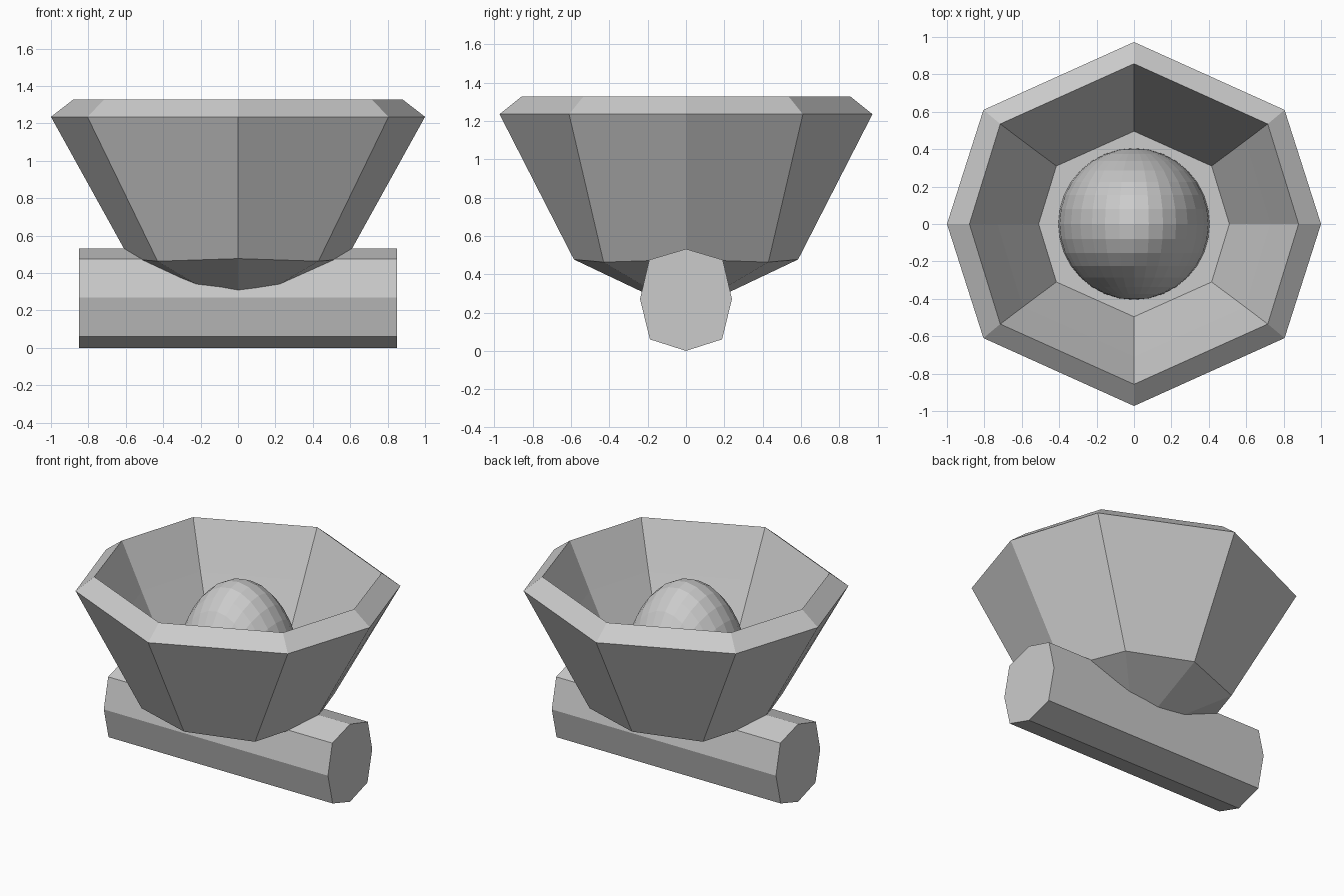
import bpy, bmesh
from mathutils import Matrix

if "Cube" in bpy.data.objects:
    bpy.data.objects.remove(bpy.data.objects["Cube"])


def ring(bm, ax, cx, cy, ay, z, zc=None):
    # Eight-sided ring: axis points (ax, 0), (0, ay) and corner points (cx, cy)
    zc = z if zc is None else zc
    pts = [(ax, 0, z), (cx, cy, zc), (0, ay, z), (-cx, cy, zc),
           (-ax, 0, z), (-cx, -cy, zc), (0, -ay, z), (cx, -cy, zc)]
    return [bm.verts.new(p) for p in pts]


def bridge(bm, a, b):
    n = len(a)
    for i in range(n):
        j = (i + 1) % n
        bm.faces.new((a[i], a[j], b[j], b[i]))


def finish(bm, name):
    bmesh.ops.recalc_face_normals(bm, faces=bm.faces[:])
    me = bpy.data.meshes.new(name)
    bm.to_mesh(me)
    bm.free()
    ob = bpy.data.objects.new(name, me)
    bpy.context.collection.objects.link(ob)
    return ob


# Faceted bowl: underside, outer wall, bevelled rim, inner wall, floor
bm = bmesh.new()
rings = [
    ring(bm, 0.17, 0.12, 0.12, 0.17, 0.28),
    ring(bm, 0.58, 0.43, 0.43, 0.585, 0.477, 0.463),
    ring(bm, 1.0, 0.805, 0.61, 0.973, 1.235),
    ring(bm, 0.88, 0.715, 0.535, 0.857, 1.328),
    ring(bm, 0.73, 0.595, 0.444, 0.71, 1.02),
    ring(bm, 0.51, 0.415, 0.31, 0.496, 0.58),
]
for a, b in zip(rings, rings[1:]):
    bridge(bm, a, b)
bm.faces.new(rings[0])
bm.faces.new(rings[-1])
finish(bm, "bowl")

# Base bar: eight-sided prism lying along x
profile = [(0, 0.532), (0.192, 0.475), (0.24, 0.27), (0.188, 0.06),
           (0, 0), (-0.188, 0.06), (-0.24, 0.27), (-0.192, 0.475)]
bm = bmesh.new()
ends = [[bm.verts.new((x, y, z)) for y, z in profile] for x in (-0.85, 0.85)]
bridge(bm, *ends)
for e in ends:
    bm.faces.new(e)
finish(bm, "base_bar")

# Tall dome rising from the bowl floor
bm = bmesh.new()
bmesh.ops.create_uvsphere(bm, u_segments=32, v_segments=16, radius=1,
                          matrix=Matrix.Rotation(1.5707963, 4, 'X'))
bmesh.ops.bisect_plane(bm, geom=bm.verts[:] + bm.edges[:] + bm.faces[:],
                       plane_co=(0, 0, 0), plane_no=(0, 0, 1),
                       dist=1e-4, clear_inner=True)
bmesh.ops.scale(bm, vec=(0.405, 0.405, 0.71), verts=bm.verts[:])
bmesh.ops.translate(bm, vec=(0, 0, 0.57), verts=bm.verts[:])
finish(bm, "dome")
